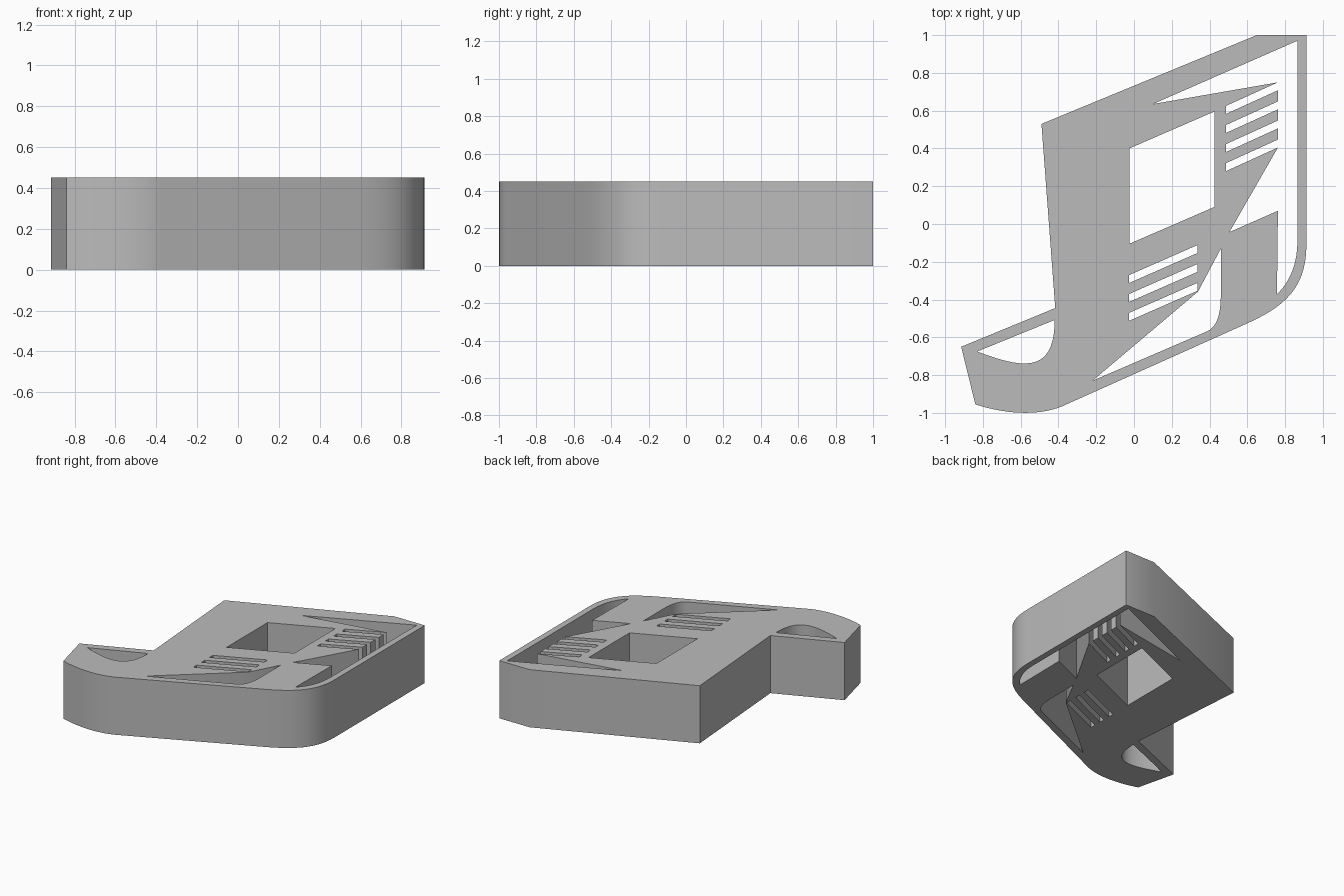
import bpy
import bmesh
import math
from mathutils import Vector
from mathutils.geometry import interpolate_bezier

HEIGHT = 0.45

if "Cube" in bpy.data.objects:
    bpy.data.objects.remove(bpy.data.objects["Cube"], do_unlink=True)


def bend(a, c1, c2, b, n=16):
    """Points of a rounded corner from a to b."""
    pts = interpolate_bezier(*(Vector((*p, 0)) for p in (a, c1, c2, b)), n)
    return [(p.x, p.y) for p in pts]


def slot(x0, x1, left, right, width):
    """Slanted slot, lower left corner first, clockwise."""
    return [(x0, left), (x0, left + width), (x1, right + width), (x1, right)]


# Outer silhouette
outline = [(0.65, 1), (0.913, 1)]
outline += bend((0.913, -0.11), (0.913, -0.36), (0.77, -0.45), (0.58, -0.535))
outline += bend((-0.38, -0.965), (-0.5, -1.015), (-0.67, -1.01), (-0.84, -0.955))
outline += [(-0.915, -0.65), (-0.417, -0.445), (-0.49, 0.53)]

# Slanted window
window = [(-0.025, 0.40), (0.425, 0.595), (0.425, 0.09), (-0.025, -0.105)]

# Crescent in the foot
crescent = [(-0.83, -0.675), (-0.42, -0.508)]
crescent += bend((-0.42, -0.53), (-0.43, -0.77), (-0.56, -0.78), (-0.83, -0.675))[:-1]

# Right opening with comb slots cut into its inner side
right_opening = [(0.10, 0.635), (0.865, 0.97)]
right_opening += bend((0.865, -0.09), (0.865, -0.22), (0.82, -0.31), (0.757, -0.372))
right_opening += [(0.762, 0.07), (0.505, -0.043)]
for i in range(4):
    lo_l, hi_l, hi_r, lo_r = slot(0.487, 0.762, 0.28 + 0.101 * i, 0.405 + 0.101 * i, 0.042)
    right_opening += [lo_r, lo_l, hi_l, hi_r]

# Lower opening
lower_opening = [(-0.22, -0.83), (0.339, -0.358), (0.46, -0.13)]
lower_opening += bend((0.46, -0.36), (0.46, -0.48), (0.44, -0.54), (0.39, -0.567))

# Closed slots beside the lower opening
lower_slots = [slot(-0.027, 0.335, -0.313 - 0.1 * i, -0.154 - 0.1 * i, 0.042) for i in range(3)]

# Flat profile with holes, extruded to a plate
curve = bpy.data.curves.new("emblem_plate", "CURVE")
curve.dimensions = "2D"
curve.fill_mode = "BOTH"
curve.extrude = HEIGHT / 2
for loop in [outline, window, crescent, right_opening, lower_opening, *lower_slots]:
    spline = curve.splines.new("POLY")
    spline.points.add(len(loop) - 1)
    for point, (x, y) in zip(spline.points, loop):
        point.co = (x, y, 0, 1)
    spline.use_cyclic_u = True

plate = bpy.data.objects.new("emblem_plate", curve)
bpy.context.collection.objects.link(plate)
bpy.ops.object.select_all(action="DESELECT")
plate.select_set(True)
bpy.context.view_layer.objects.active = plate
bpy.ops.object.convert(target="MESH")
plate = bpy.context.object

# Weld caps to walls and stand the plate on the ground
bm = bmesh.new()
bm.from_mesh(plate.data)
bmesh.ops.remove_doubles(bm, verts=bm.verts, dist=0.0005)
bmesh.ops.translate(bm, verts=bm.verts, vec=(0, 0, HEIGHT / 2))
bmesh.ops.recalc_face_normals(bm, faces=bm.faces)
bm.to_mesh(plate.data)
bm.free()
bpy.ops.object.shade_smooth_by_angle(angle=math.radians(25))

# Plain grey
grey = bpy.data.materials.new("grey")
grey.use_nodes = True
grey.diffuse_color = (0.5, 0.5, 0.5, 1)
grey.node_tree.nodes["Principled BSDF"].inputs["Base Color"].default_value = (0.5, 0.5, 0.5, 1)
plate.data.materials.clear()
plate.data.materials.append(grey)
